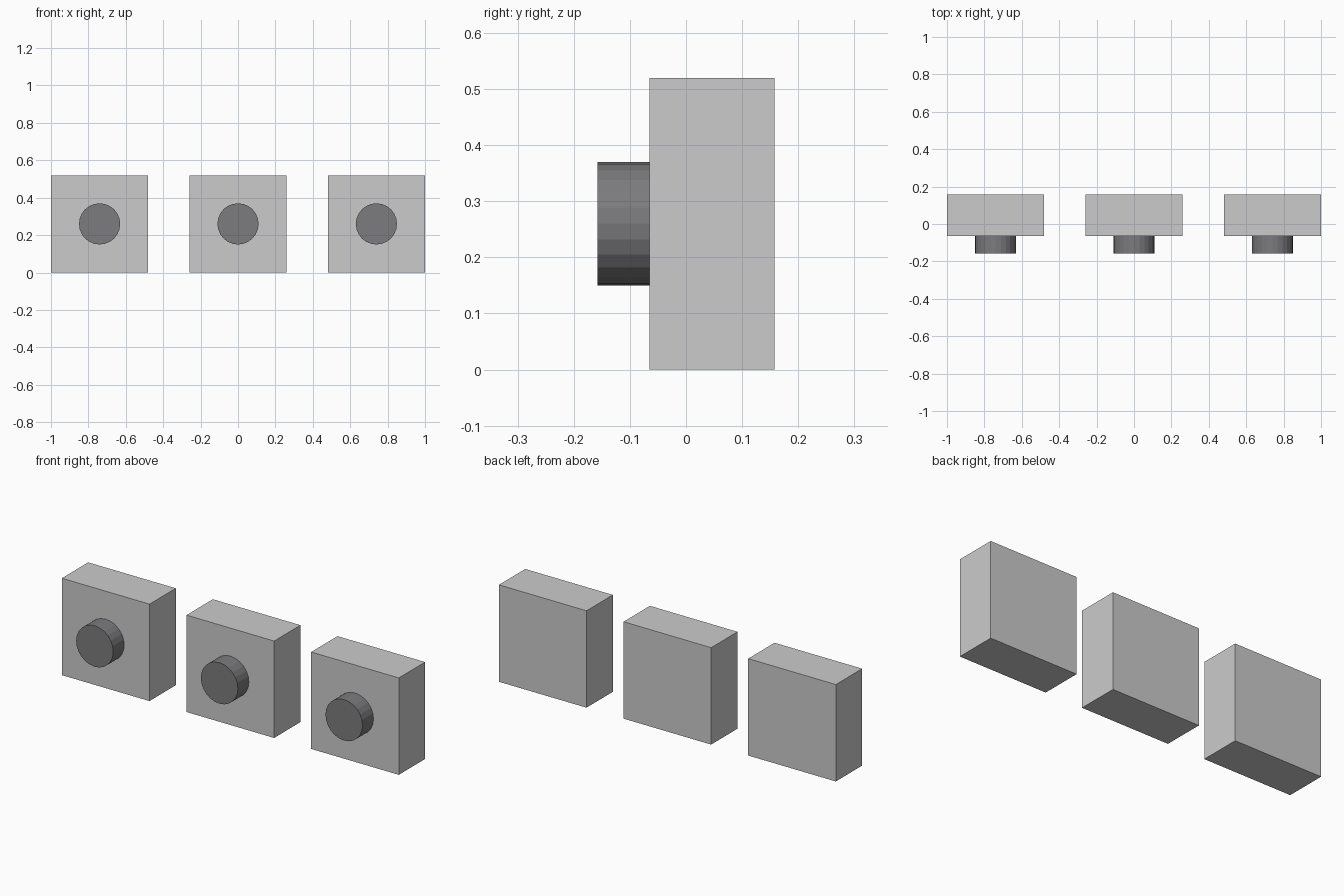
import bpy
import math

if "Cube" in bpy.data.objects:
    bpy.data.objects.remove(bpy.data.objects["Cube"])

SIZE = 0.52
SPACING = 0.74
FRONT, BACK = -0.065, 0.158
KNOB_FRONT = -0.158
KNOB_RADIUS = 0.11

dark = bpy.data.materials.new("dark_grey")
dark.diffuse_color = (0.2, 0.2, 0.21, 1)
dark.use_nodes = True
dark.node_tree.nodes["Principled BSDF"].inputs["Base Color"].default_value = dark.diffuse_color


def add_block(name, x):
    bpy.ops.mesh.primitive_cube_add(size=1, location=(x, (FRONT + BACK) / 2, SIZE / 2))
    block = bpy.context.object
    block.name = name
    block.scale = (SIZE, BACK - FRONT, SIZE)
    bpy.ops.object.transform_apply(location=False, rotation=False, scale=True)


def add_knob(name, x):
    bpy.ops.mesh.primitive_cylinder_add(
        vertices=24, radius=KNOB_RADIUS, depth=FRONT - KNOB_FRONT,
        location=(x, (FRONT + KNOB_FRONT) / 2, SIZE / 2),
        rotation=(math.pi / 2, 0, 0))
    knob = bpy.context.object
    knob.name = name
    knob.data.materials.append(dark)


# Three square blocks, each with a round knob on its front
for side, x in (("left", -SPACING), ("middle", 0), ("right", SPACING)):
    add_block(f"{side}_block", x)
    add_knob(f"{side}_knob", x)
